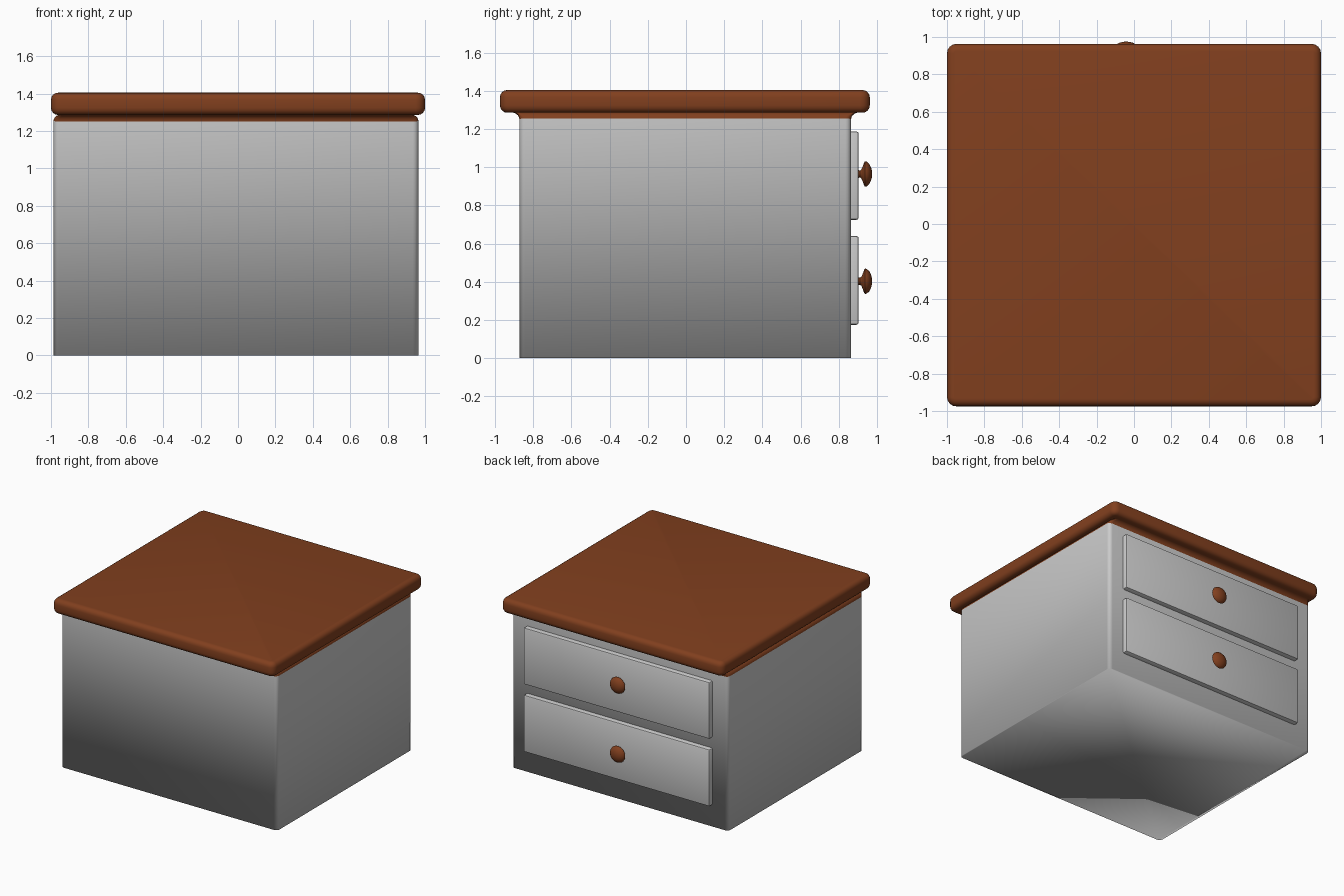
import bpy, bmesh, math

if "Cube" in bpy.data.objects:
    bpy.data.objects.remove(bpy.data.objects["Cube"])

wood = bpy.data.materials.new("wood")
wood.diffuse_color = (0.22, 0.05, 0.013, 1)
wood.use_nodes = True
wood.node_tree.nodes["Principled BSDF"].inputs["Base Color"].default_value = wood.diffuse_color


def finish(name, bm, angle=None, mat=None):
    bmesh.ops.recalc_face_normals(bm, faces=bm.faces)
    me = bpy.data.meshes.new(name)
    bm.to_mesh(me)
    bm.free()
    me.shade_smooth()
    if angle:
        me.set_sharp_from_angle(angle=math.radians(angle))
    if mat:
        me.materials.append(mat)
    ob = bpy.data.objects.new(name, me)
    bpy.context.collection.objects.link(ob)
    return ob


def ring(bm, x0, x1, y0, y1, z, r, seg=4):
    """Rounded rectangle of vertices at height z."""
    verts = []
    for k, (cx, cy) in enumerate([(x1 - r, y1 - r), (x0 + r, y1 - r),
                                  (x0 + r, y0 + r), (x1 - r, y0 + r)]):
        for i in range(seg + 1):
            a = math.pi / 2 * (k + i / seg)
            verts.append(bm.verts.new((cx + r * math.cos(a), cy + r * math.sin(a), z)))
    return verts


def loft(name, sections, bottom=True, top=True, angle=None, mat=None):
    """Skin a stack of rounded rectangles (x0, x1, y0, y1, z, r)."""
    bm = bmesh.new()
    rings = [ring(bm, *s) for s in sections]
    for a, b in zip(rings, rings[1:]):
        for i in range(len(a)):
            j = (i + 1) % len(a)
            bm.faces.new((a[i], a[j], b[j], b[i]))
    if bottom:
        bm.faces.new(rings[0])
    if top:
        bm.faces.new(rings[-1])
    return finish(name, bm, angle, mat)


# Cabinet body: softly shaded all over, open under the moulding
BX0, BX1, BY0, BY1 = -0.987, 0.965, -0.873, 0.865
loft("body", [(BX0, BX1, BY0, BY1, 0, 0.03), (BX0, BX1, BY0, BY1, 1.255, 0.03)], top=False)

# Moulding: cove front and back, rounded over at the sides
cove = []
for i in range(6):
    a = math.pi / 2 * i / 5
    inn = 0.04 * (1 - math.cos(a))
    out = 0.045 * (1 - math.cos(a))
    cove.append((BX0 + inn, BX1 - inn, BY0 - out, BY1 + out, 1.252 + 0.036 * math.sin(a), 0.03))
loft("moulding", cove, bottom=False, top=False, angle=40, mat=wood)

# Top slab with rounded edges
Z0, Z1, R = 1.286, 1.405, 0.038
edge = []
for zc, start in ((Z0 + R, -90), (Z1 - R, 0)):
    for i in range(5):
        a = math.radians(start + 90 * i / 4)
        d = R * (1 - math.cos(a))
        edge.append((-1 + d, 1 - d, -0.975 + d, 0.963 - d, zc + R * math.sin(a), 0.05 - d))
loft("table_top", edge, angle=40, mat=wood)


# Drawer front: thin panel with softened outer edges
def drawer(name, z0, z1):
    bm = bmesh.new()
    bmesh.ops.create_cube(bm, size=1)
    for v in bm.verts:
        v.co = (-0.006 + v.co.x * 1.676, 0.88 + v.co.y * 0.05,
                (z0 + z1) / 2 + v.co.z * (z1 - z0))
    edges = [e for e in bm.edges if max(v.co.y for v in e.verts) > 0.89]
    bmesh.ops.bevel(bm, geom=edges, offset=0.012, segments=2, profile=0.5, affect='EDGES')
    finish(name, bm, 40)


# Knob: mushroom profile (radius, y) spun about the y axis
def knob(name, x, z, n=24):
    profile = [(0.022, 0.900), (0.018, 0.912), (0.024, 0.919), (0.042, 0.927), (0.060, 0.933),
               (0.067, 0.938), (0.064, 0.948), (0.053, 0.960), (0.036, 0.969), (0.018, 0.974)]
    bm = bmesh.new()
    rows = [[bm.verts.new((x + r * math.cos(2 * math.pi * i / n), y,
                           z + r * math.sin(2 * math.pi * i / n))) for i in range(n)]
            for r, y in profile]
    for a, b in zip(rows, rows[1:]):
        for i in range(n):
            j = (i + 1) % n
            bm.faces.new((a[i], a[j], b[j], b[i]))
    tip = bm.verts.new((x, 0.975, z))
    for i in range(n):
        bm.faces.new((rows[-1][i], rows[-1][(i + 1) % n], tip))
    finish(name, bm, 50, wood)


for label, z0, z1, zk in (("lower", 0.175, 0.64, 0.403), ("upper", 0.725, 1.188, 0.965)):
    drawer(label + "_drawer", z0, z1)
    knob(label + "_knob", -0.042, zk)
